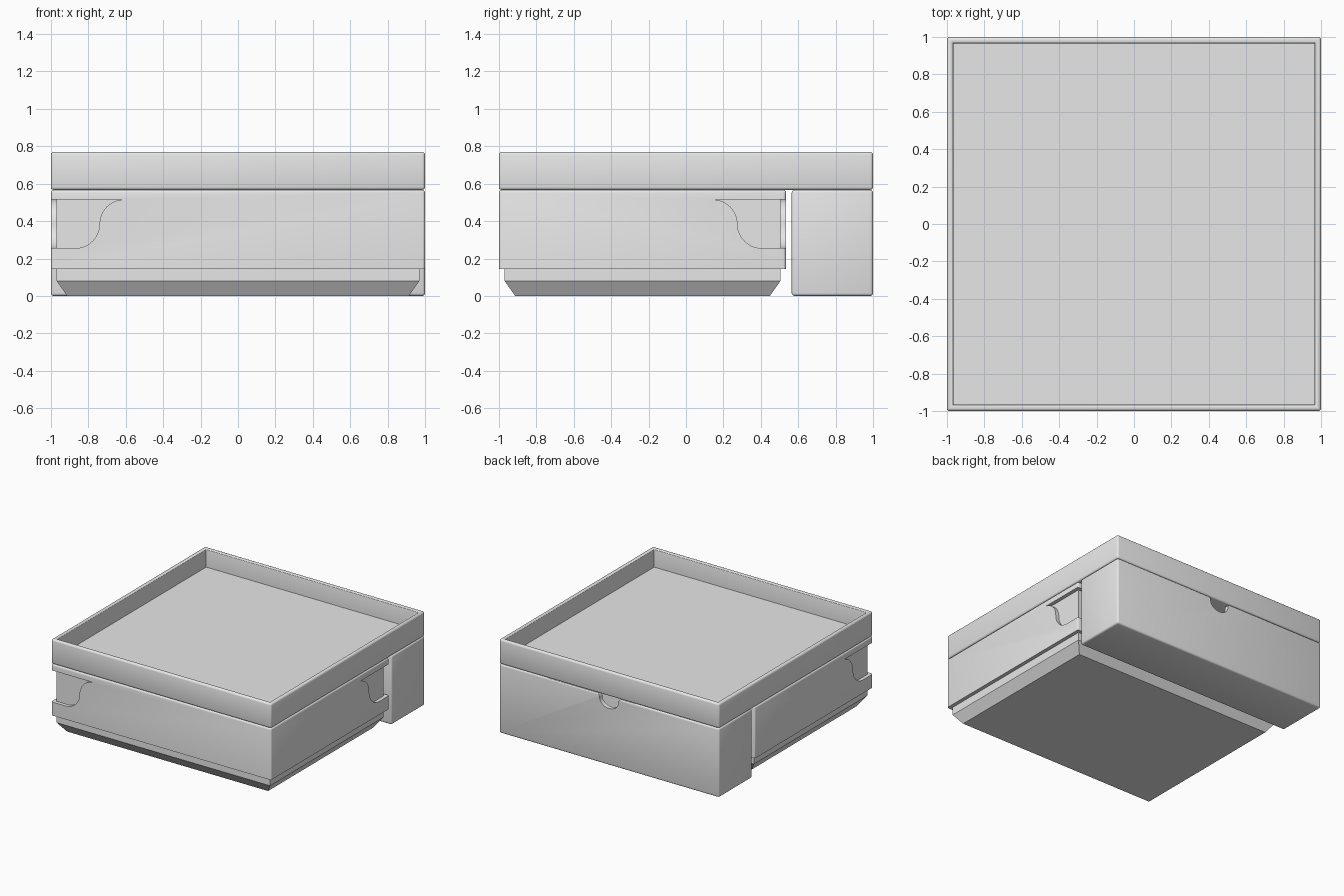
import bpy, bmesh
from math import sin, cos, pi
from mathutils import Vector, Matrix

if "Cube" in bpy.data.objects:
    bpy.data.objects.remove(bpy.data.objects["Cube"])

GREY = (0.8, 0.8, 0.8, 1)
grey = bpy.data.materials.new("light grey plastic")
grey.diffuse_color = GREY
grey.use_nodes = True
grey.node_tree.nodes["Principled BSDF"].inputs["Base Color"].default_value = GREY

SEAM = 0.567      # height where the tray rests on the boxes
BODY_BACK = 0.535
EDGE = 0.015      # rounding of the outer edges


def finish(name, bm):
    bmesh.ops.recalc_face_normals(bm, faces=bm.faces)
    mesh = bpy.data.meshes.new(name)
    bm.to_mesh(mesh)
    bm.free()
    mesh.materials.append(grey)
    obj = bpy.data.objects.new(name, mesh)
    bpy.context.collection.objects.link(obj)
    return obj


def box(lo, hi):
    bm = bmesh.new()
    lo, hi = Vector(lo), Vector(hi)
    bmesh.ops.create_cube(bm, size=1)
    bmesh.ops.scale(bm, vec=hi - lo, verts=bm.verts)
    bmesh.ops.translate(bm, vec=(lo + hi) / 2, verts=bm.verts)
    return bm


def round_edges(bm, sharp_z):
    """Round every real edge except those touching the height sharp_z on both rules below."""
    edges = [e for e in bm.edges if e.calc_face_angle(0) > 0.1 and not sharp_z(e)]
    bmesh.ops.bevel(bm, geom=edges, offset=EDGE, segments=3, profile=0.5, affect='EDGES')


def open_box(name, lo, hi, wall, depth):
    bm = box(lo, hi)
    bm.normal_update()
    top = max(bm.faces, key=lambda f: f.calc_center_median().z)
    bmesh.ops.inset_region(bm, faces=[top], thickness=wall)
    bmesh.ops.inset_region(bm, faces=[top], thickness=0, depth=-depth)
    floor = hi[2] - depth
    round_edges(bm, lambda e: any(abs(v.co.z - floor) < 1e-4 for v in e.verts))
    return finish(name, bm)


def prism(name, points, sweep):
    bm = bmesh.new()
    face = bm.faces.new([bm.verts.new(p) for p in points])
    new = bmesh.ops.extrude_face_region(bm, geom=[face], use_keep_orig=True)["geom"]
    bmesh.ops.translate(bm, vec=sweep, verts=[g for g in new if isinstance(g, bmesh.types.BMVert)])
    return finish(name, bm)


def cut(target, cutter):
    cutter.hide_render = True
    mod = target.modifiers.new("cut", 'BOOLEAN')
    mod.operation, mod.solver, mod.object = 'DIFFERENCE', 'EXACT', cutter
    bpy.context.view_layer.objects.active = target
    bpy.ops.object.modifier_apply(modifier=mod.name)
    bpy.data.objects.remove(cutter)


def arc(cx, cz, rx, rz, start, end, steps=12):
    angles = [start + (end - start) * i / steps for i in range(steps + 1)]
    return [(cx + rx * cos(a), cz + rz * sin(a)) for a in angles]


# Shallow tray on top
tray = open_box("top_tray", (-1, -1, SEAM), (1, 1, 0.77), 0.05, 0.15)

# Tall narrow box at the back, with a finger notch in its rear rim
rear = open_box("rear_box", (-1, 0.565, 0), (1, 1, SEAM), 0.05, 0.5)
right_half = arc(0.115, 0.537, 0.03, 0.03, pi / 2, pi) + arc(0, 0.537, 0.085, 0.07, 0, -pi / 2)[1:]
notch = [(0.115, 0.6)] + right_half + [(-x, z) for x, z in right_half[-2::-1]] + [(-0.115, 0.6)]
cut(rear, prism("notch_cutter", [(x, 0.9, z) for x, z in notch], (0, 0.2, 0)))

# Main box, rounded everywhere but along its bottom
BOTTOM = 0.145
bm = box((-1, -1, BOTTOM), (1, BODY_BACK, SEAM))
round_edges(bm, lambda e: all(v.co.z < BOTTOM + 0.01 for v in e.verts))
body = finish("main_box", bm)

# Curved grip recesses wrapping two opposite corners
curve = arc(0.39, 0.385, 0.13, 0.13, pi / 2, pi) + arc(0.13, 0.385, 0.13, 0.13, 0, -pi / 2)[1:]
profile = [(-0.1, 0.515)] + curve + [(-0.1, 0.255)]
centre = Matrix.Translation((0, (BODY_BACK - 1) / 2, 0))
half_turn = centre @ Matrix.Rotation(pi, 4, 'Z') @ centre.inverted()
for turn in (Matrix.Identity(4), half_turn):
    front = prism("grip_cutter", [(u - 1, -1.1, z) for u, z in profile], (0, 0.13, 0))
    side = prism("grip_cutter", [(-1.1, u - 1, z) for u, z in profile], (0.13, 0, 0))
    for cutter in (front, side):
        cutter.data.transform(turn)
        cut(body, cutter)

# Stepped foot with a sloping underside
bm = box((-0.97, -0.97, 0.08), (0.97, BODY_BACK - 0.03, BOTTOM))
bm.normal_update()
under = min(bm.faces, key=lambda f: f.calc_center_median().z)
bmesh.ops.inset_region(bm, faces=[under], thickness=0.08, depth=0.08)
foot = finish("stacking_foot", bm)

# Smooth the rounded edges, keep the corners crisp
bpy.ops.object.select_all(action='DESELECT')
for obj in (tray, rear, body, foot):
    obj.select_set(True)
bpy.context.view_layer.objects.active = body
bpy.ops.object.shade_smooth_by_angle(angle=pi / 6)
